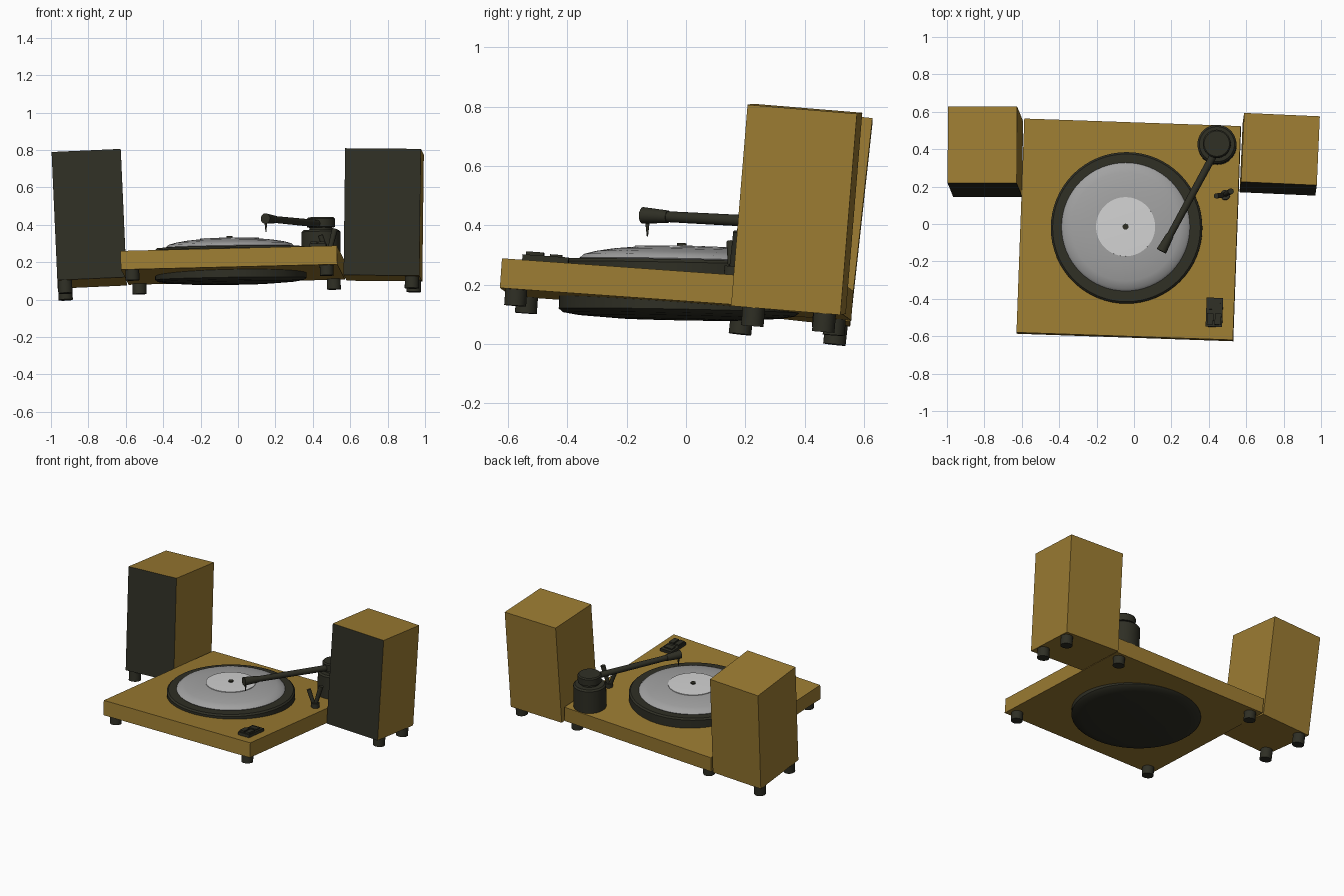
import bpy, bmesh, math
from mathutils import Vector, Matrix

if "Cube" in bpy.data.objects:
    bpy.data.objects.remove(bpy.data.objects["Cube"])


def material(name, rgb):
    m = bpy.data.materials.new(name)
    m.diffuse_color = (*rgb, 1)
    m.use_nodes = True
    m.node_tree.nodes["Principled BSDF"].inputs["Base Color"].default_value = m.diffuse_color
    return m


WOOD = material("ochre_wood", (0.33, 0.20, 0.032))
BLACK = material("soft_black", (0.028, 0.028, 0.018))
GREY = material("disc_grey", (0.36, 0.36, 0.36))
PALE = material("label_pale", (0.64, 0.64, 0.64))


def frame(origin, x_axis, up):
    """Matrix of a slightly tilted part."""
    z = Vector(up).normalized()
    y = z.cross(Vector(x_axis)).normalized()
    x = y.cross(z)
    m = Matrix((x, y, z)).transposed().to_4x4()
    m.translation = origin
    return m


def finish(name, bm, matrix, mats, smooth=False):
    bmesh.ops.recalc_face_normals(bm, faces=bm.faces)
    mesh = bpy.data.meshes.new(name)
    bm.to_mesh(mesh)
    bm.free()
    for m in mats:
        mesh.materials.append(m)
    ob = bpy.data.objects.new(name, mesh)
    bpy.context.collection.objects.link(ob)
    ob.matrix_world = matrix
    if smooth:
        bpy.ops.object.select_all(action='DESELECT')
        ob.select_set(True)
        bpy.context.view_layer.objects.active = ob
        bpy.ops.object.shade_smooth_by_angle(angle=math.radians(35))
    return ob


def box(name, matrix, centre, size, mat, front=None):
    bm = bmesh.new()
    bmesh.ops.create_cube(bm, size=1, matrix=Matrix.Translation(centre) @ Matrix.Diagonal((*size, 1)))
    bm.normal_update()
    if front:
        for f in bm.faces:
            f.material_index = int(f.normal.y < -0.9)
    return finish(name, bm, matrix, [mat, front] if front else [mat])


def lathe(name, matrix, profile, mat, steps=64):
    """Spin (radius, height) points round the local z axis."""
    bm = bmesh.new()
    vs = [bm.verts.new((r, 0, z)) for r, z in profile]
    edges = [bm.edges.new(p) for p in zip(vs, vs[1:])]
    bmesh.ops.spin(bm, geom=vs + edges, cent=(0, 0, 0), axis=(0, 0, 1),
                   angle=math.tau, steps=steps, use_duplicate=False)
    bmesh.ops.remove_doubles(bm, verts=bm.verts, dist=1e-5)
    return finish(name, bm, matrix, [mat], True)


def drum(name, matrix, at, r, z0, z1, mat=BLACK, steps=32):
    return lathe(name, matrix @ Matrix.Translation((at[0], at[1], 0)),
                 [(0, z0), (r, z0), (r, z1), (0, z1)], mat, steps)


def rod(name, a, b, r0, r1, mat=BLACK):
    a, b = Vector(a), Vector(b)
    d = b - a
    m = Matrix.Translation(a) @ d.to_track_quat('Z', 'Y').to_matrix().to_4x4()
    return lathe(name, m, [(0, 0), (r0, 0), (r1, d.length), (0, d.length)], mat, 16)


# Plinth, origin at the centre of its top face
deck = frame((-0.029, -0.028, 0.234), (1, -0.035, 0.022), (-0.022, 0.072, 1))
box("plinth", deck, (0, 0, -0.05), (1.158, 1.147, 0.1), WOOD)
for sx in (-1, 1):
    for sy in (-1, 1):
        drum("plinth_foot", deck, (sx * 0.52, sy * 0.52), 0.037, -0.155, -0.09)

# Speakers with black fronts, each on two outer feet; origin at bottom centre
speakers = [
    ("left", (-0.78, 0.348, 0.09), (1, 0, 0.05), (-0.045, 0.11, 1),
     (0.37, 0.412, 0.69), -0.145, (-0.16, 0.16), 0.068),
    ("right", (0.775, 0.345, 0.115), (1, -0.045, -0.012), (0.012, 0.082, 1),
     (0.405, 0.37, 0.68), 0.16, (-0.11, 0.13), 0.062),
]
for side, origin, xa, up, size, fx, fys, length in speakers:
    m = frame(origin, xa, up)
    box(side + "_speaker", m, (0, 0, size[2] / 2), size, WOOD, BLACK)
    for fy in fys:
        drum(side + "_speaker_foot", m, (fx, fy), 0.038, -length, 0.01)

# Platter passing through the plinth, domed disc, label and spindle
axis = frame((-0.036, -0.026, 0), (1, 0, 0.015), (-0.015, 0.02, 1))
lathe("platter", axis, [(0, 0.08), (0.2, 0.083), (0.34, 0.092), (0.39, 0.1), (0.405, 0.112),
                        (0.405, 0.27), (0.395, 0.28), (0, 0.28)], BLACK)
disc = axis @ Matrix.Translation((-0.004, 0.005, 0))
lathe("disc", disc, [(0, 0.275), (0.335, 0.275), (0.343, 0.284), (0.33, 0.297), (0.29, 0.308),
                     (0.23, 0.318), (0.16, 0.325), (0, 0.328)], GREY)
lathe("disc_label", disc, [(0, 0.32), (0.158, 0.32), (0.158, 0.329), (0, 0.333)], PALE)
drum("spindle", disc, (0, 0), 0.016, 0.32, 0.34)

# Arm tower with a narrower cap
tower = frame((0.447, 0.412, 0), (1, 0, 0.022), (-0.01, 0.04, 1))
lathe("arm_tower", tower, [(0, 0.19), (0.104, 0.19), (0.104, 0.362), (0.094, 0.372), (0.06, 0.372),
                           (0.06, 0.385), (0.075, 0.388), (0.075, 0.432), (0.068, 0.44), (0, 0.44)],
      BLACK, 40)

# Arm, head and needle
pivot, tip = Vector((0.44, 0.395, 0.405)), Vector((0.152, -0.135, 0.433))
rod("tone_arm", pivot, tip, 0.02, 0.018)
arm_dir = (tip - pivot).normalized()
rod("arm_head", tip - arm_dir * 0.085, tip + arm_dir * 0.012, 0.021, 0.028)
rod("needle", (0.149, -0.13, 0.425), (0.149, -0.13, 0.362), 0.009, 0.002)

# Cueing levers on a small mount
drum("lever_mount", deck, (0.51, 0.2), 0.026, -0.01, 0.03, BLACK, 20)
rod("lever_short", (0.482, 0.155, 0.23), (0.44, 0.15, 0.345), 0.012, 0.014)
rod("lever_long", (0.482, 0.155, 0.23), (0.518, 0.175, 0.378), 0.012, 0.016)

# Switch panel with a pair of buttons and a slider
panel = deck @ Matrix.Translation((0.475, -0.43, 0)) 
box("switch_panel", panel, (0, 0, 0.009), (0.088, 0.155, 0.022), BLACK)
for sx in (-1, 1):
    box("switch_button", panel, (sx * 0.021, -0.037, 0.024), (0.034, 0.06, 0.014), BLACK)
box("switch_slider", panel, (0, 0.035, 0.022), (0.06, 0.04, 0.01), BLACK)
